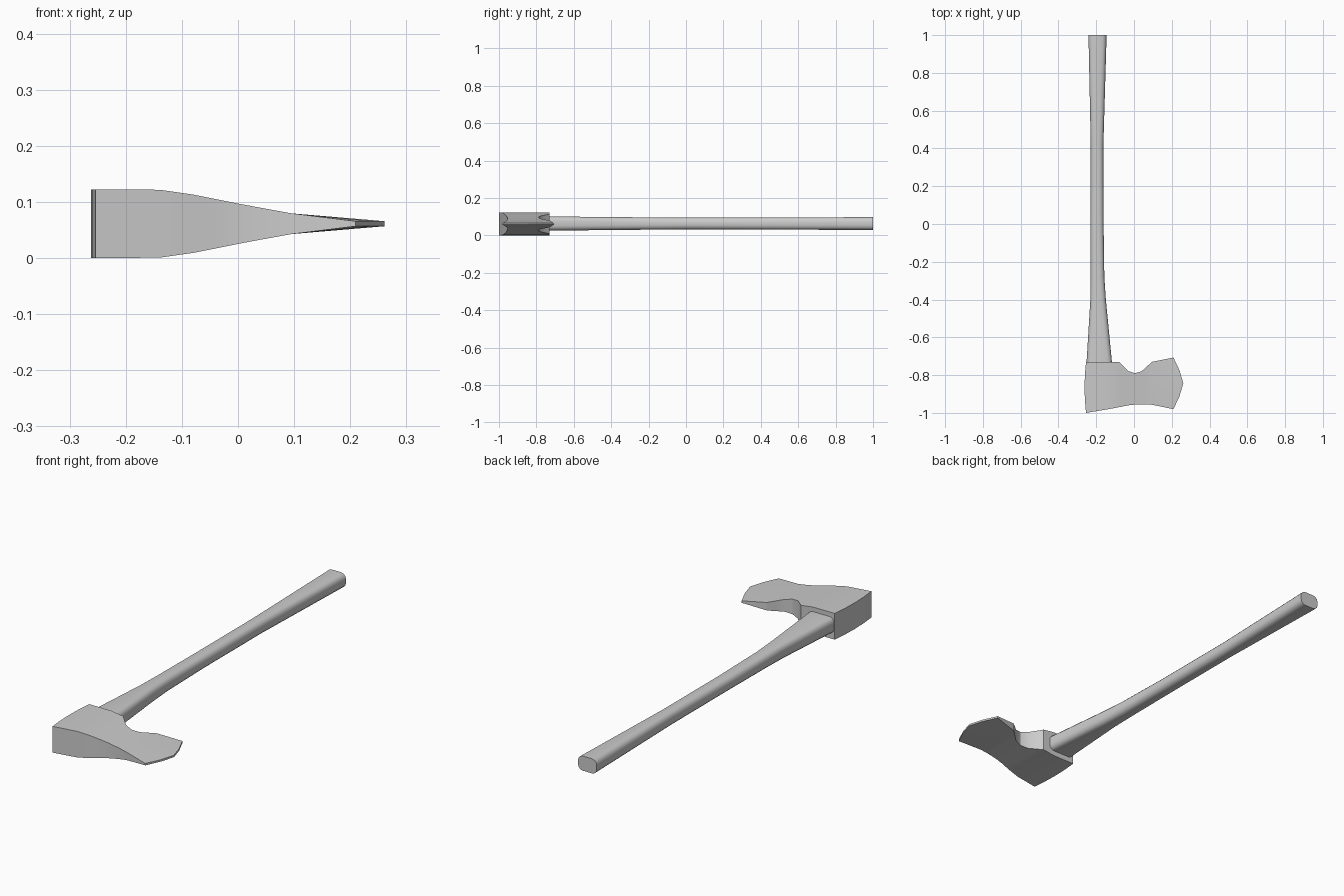
import bpy, bmesh, math

if "Cube" in bpy.data.objects:
    bpy.data.objects.remove(bpy.data.objects["Cube"])

ZC = 0.061  # mid-plane height of the axe


def finish(name, bm, angle):
    bmesh.ops.recalc_face_normals(bm, faces=bm.faces)
    mesh = bpy.data.meshes.new(name)
    bm.to_mesh(mesh)
    bm.free()
    obj = bpy.data.objects.new(name, mesh)
    bpy.context.collection.objects.link(obj)
    bpy.ops.object.select_all(action='DESELECT')
    obj.select_set(True)
    bpy.context.view_layer.objects.active = obj
    bpy.ops.object.shade_smooth_by_angle(angle=math.radians(angle))
    return obj


# Axe head: columns from poll to cutting edge (x, lower y, upper y, half thickness)
columns = [
    (-0.254, -1.000, -0.730, 0.061),
    (-0.140, -0.981, -0.730, 0.0605),
    (-0.080, -0.970, -0.730, 0.052),
    (-0.055, -0.965, -0.755, 0.047),
    (-0.030, -0.960, -0.779, 0.042),
    (0.005, -0.956, -0.790, 0.035),
    (0.040, -0.955, -0.780, 0.0285),
    (0.065, -0.955, -0.757, 0.024),
    (0.095, -0.957, -0.730, 0.0185),
    (0.209, -0.980, -0.707, 0.0045),
]
poll_bulge = [0, -0.006, -0.008, -0.006, 0]
edge_bulge = [0, 0.032, 0.052, 0.032, 0]
ROWS = 5

bm = bmesh.new()
sides = []
for s in (-1, 1):
    grid = []
    for i, (x, lo, hi, h) in enumerate(columns):
        col = []
        for r in range(ROWS):
            dx = 0
            if i == 0:
                dx = poll_bulge[r]
            elif i == len(columns) - 1:
                dx = edge_bulge[r]
            y = lo + (hi - lo) * r / (ROWS - 1)
            col.append(bm.verts.new((x + dx, y, ZC + s * h)))
        grid.append(col)
    for a, b in zip(grid, grid[1:]):
        for r in range(ROWS - 1):
            bm.faces.new((a[r], b[r], b[r + 1], a[r + 1]))
    rim = ([c[0] for c in grid] + grid[-1][1:]
           + [c[-1] for c in reversed(grid[:-1])] + grid[0][-2:0:-1])
    sides.append(rim)
# Wall joining the two cheeks of the head
lower, upper = sides
for k in range(len(lower)):
    n = (k + 1) % len(lower)
    bm.faces.new((lower[k], lower[n], upper[n], upper[k]))
finish("axe_head", bm, 30)

# Handle: lofted rounded rectangles (y, left x, right x, half height)
sections = [
    (-0.750, -0.251, -0.115, 0.0375),
    (-0.730, -0.251, -0.117, 0.0375),
    (-0.400, -0.231, -0.149, 0.0350),
    (-0.280, -0.230, -0.157, 0.0335),
    (0.000, -0.230, -0.161, 0.0315),
    (0.420, -0.229, -0.162, 0.0325),
    (1.000, -0.241, -0.145, 0.0340),
]
bm = bmesh.new()
rings = []
for y, left, right, h in sections:
    rad = 0.024
    cx, w = (left + right) / 2, (right - left) / 2
    ring = []
    for q, (sx, sz) in enumerate([(1, 1), (-1, 1), (-1, -1), (1, -1)]):
        for k in range(4):
            a = math.pi / 2 * (q + k / 3)
            ring.append(bm.verts.new((cx + sx * (w - rad) + rad * math.cos(a), y,
                                      ZC + 0.002 + sz * (h - rad) + rad * math.sin(a))))
    rings.append(ring)
for a, b in zip(rings, rings[1:]):
    for k in range(len(a)):
        n = (k + 1) % len(a)
        bm.faces.new((a[k], a[n], b[n], b[k]))
bm.faces.new(rings[0])
bm.faces.new(rings[-1])
finish("handle", bm, 40)
